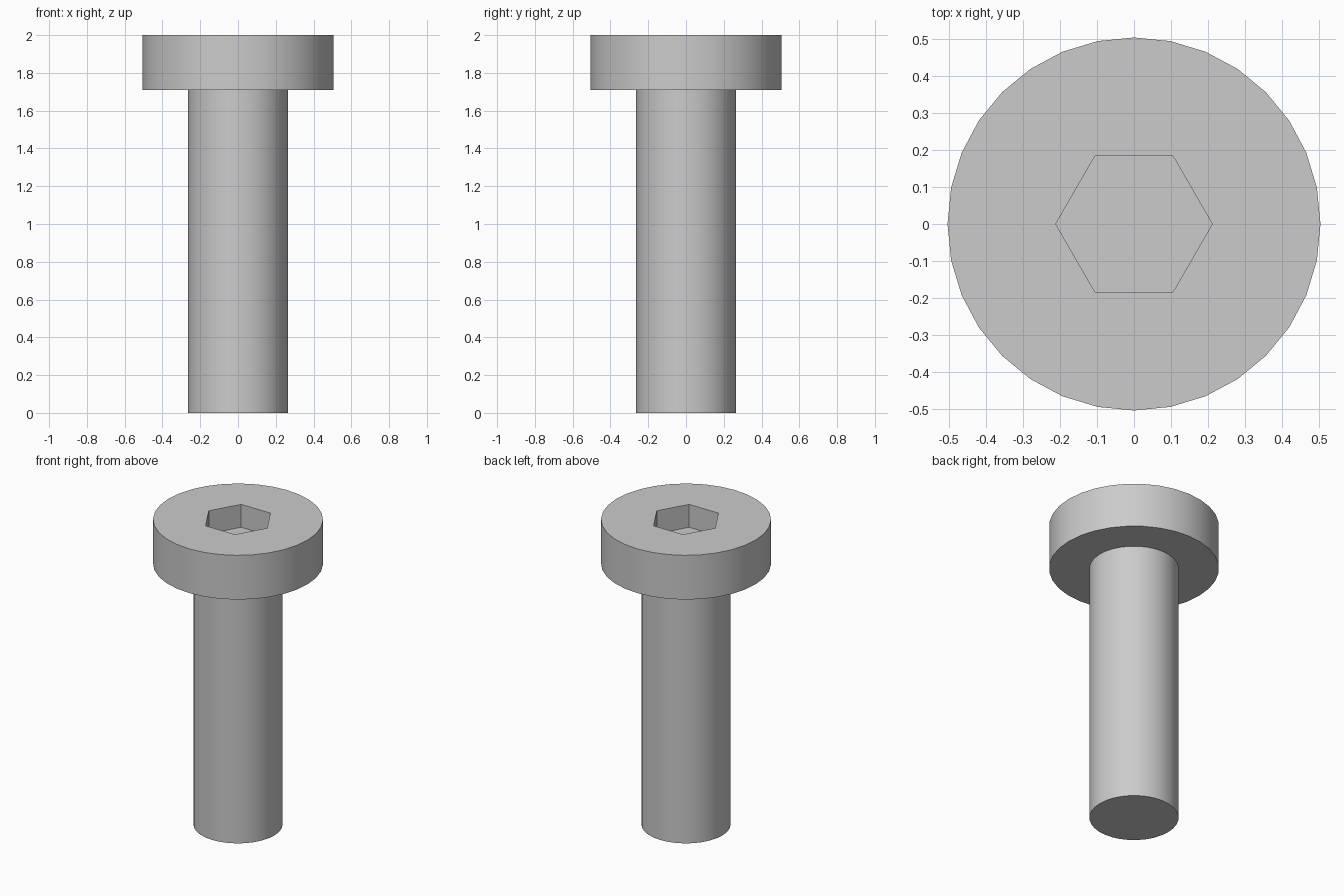
import bpy, bmesh, math

if "Cube" in bpy.data.objects:
    bpy.data.objects.remove(bpy.data.objects["Cube"], do_unlink=True)

HEIGHT, HEAD_BASE = 2.0, 1.71
HEAD_R, SHAFT_R, HEX_R = 0.505, 0.265, 0.212
SOCKET_FLOOR = HEIGHT - 0.15

steel = bpy.data.materials.new("grey_steel")
steel.use_nodes = True
colour = (0.6, 0.6, 0.6, 1)
steel.diffuse_color = colour
steel.node_tree.nodes["Principled BSDF"].inputs["Base Color"].default_value = colour


def ring(bm, sides, radius, z):
    return [bm.verts.new((radius * math.cos(math.tau * i / sides),
                          radius * math.sin(math.tau * i / sides), z))
            for i in range(sides)]


def wall(bm, low, high):
    for i in range(len(low)):
        j = (i + 1) % len(low)
        bm.faces.new((low[i], low[j], high[j], high[i]))


def loop_edges(bm, verts):
    return [bm.edges.get((v, verts[i - 1])) for i, v in enumerate(verts)]


def finish(bm, name):
    bmesh.ops.recalc_face_normals(bm, faces=bm.faces)
    mesh = bpy.data.meshes.new(name)
    bm.to_mesh(mesh)
    bm.free()
    mesh.materials.append(steel)
    obj = bpy.data.objects.new(name, mesh)
    bpy.context.collection.objects.link(obj)
    bpy.ops.object.select_all(action='DESELECT')
    obj.select_set(True)
    bpy.context.view_layer.objects.active = obj
    bpy.ops.object.shade_smooth_by_angle(angle=math.radians(30))
    return obj


# Cylindrical head with a hexagonal drive socket
bm = bmesh.new()
rim_low = ring(bm, 32, HEAD_R, HEAD_BASE)
rim_high = ring(bm, 32, HEAD_R, HEIGHT)
hex_low = ring(bm, 6, HEX_R, SOCKET_FLOOR)
hex_high = ring(bm, 6, HEX_R, HEIGHT)
wall(bm, rim_low, rim_high)
wall(bm, hex_low, hex_high)
bm.faces.new(rim_low)
bm.faces.new(hex_low)
bmesh.ops.triangle_fill(bm, use_beauty=True, normal=(0, 0, 1),
                        edges=loop_edges(bm, rim_high) + loop_edges(bm, hex_high))
finish(bm, "bolt_head")

# Plain round shaft, seated slightly inside the head
bm = bmesh.new()
bottom = ring(bm, 32, SHAFT_R, 0)
top = ring(bm, 32, SHAFT_R, HEAD_BASE + 0.02)
wall(bm, bottom, top)
bm.faces.new(bottom)
bm.faces.new(top)
finish(bm, "bolt_shaft")
